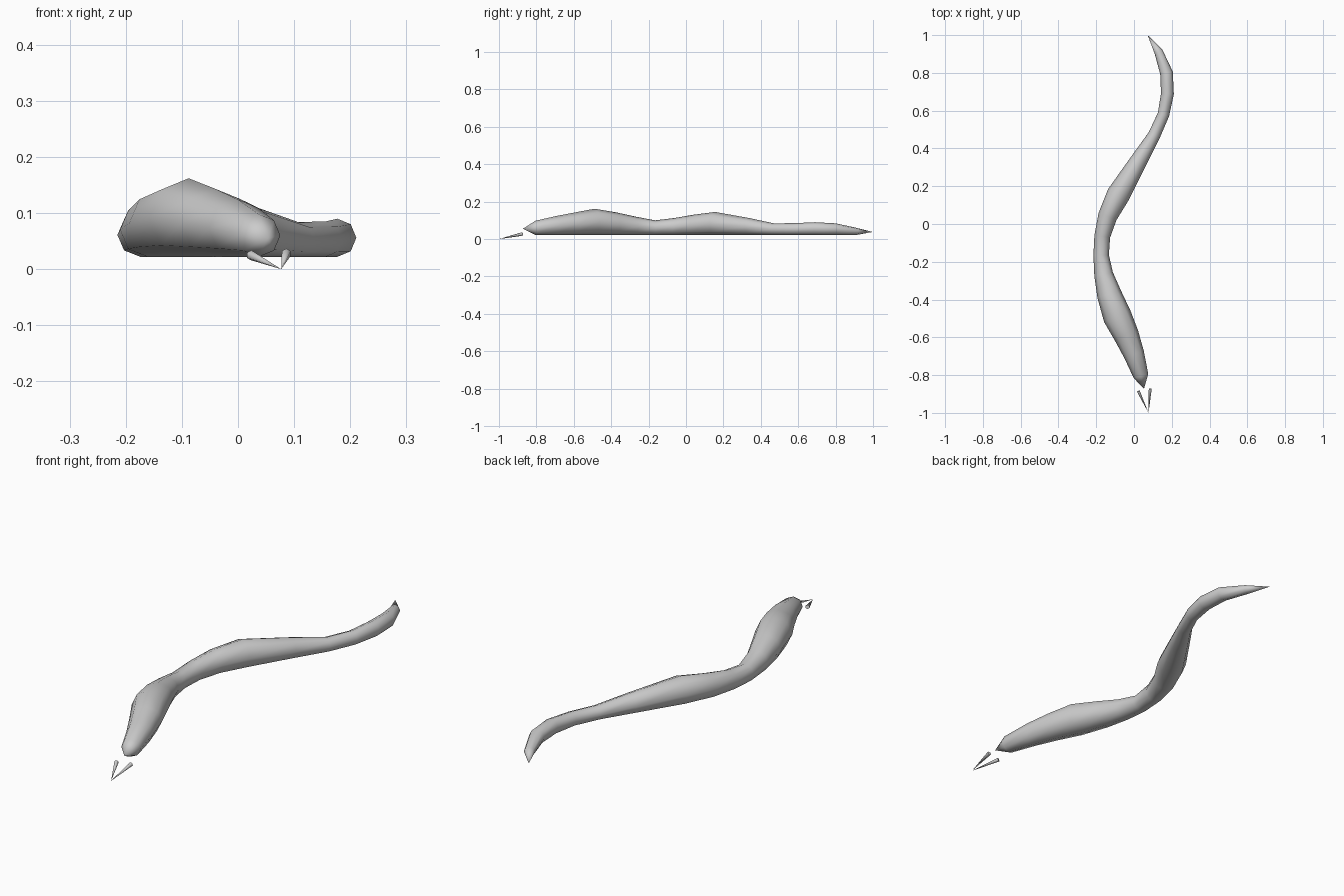
import bpy, bmesh, math
from mathutils import Vector

if "Cube" in bpy.data.objects:
    bpy.data.objects.remove(bpy.data.objects["Cube"])

FLOOR = 0.022
# body stations: centre x, centre y, half width, top height
STATIONS = [
    (0.037, -0.805, 0.040, 0.098),
    (0.000, -0.690, 0.055, 0.124),
    (-0.040, -0.590, 0.067, 0.143),
    (-0.088, -0.490, 0.076, 0.162),
    (-0.132, -0.370, 0.065, 0.142),
    (-0.161, -0.265, 0.050, 0.119),
    (-0.174, -0.165, 0.041, 0.100),
    (-0.168, -0.065, 0.042, 0.112),
    (-0.140, 0.040, 0.051, 0.130),
    (-0.083, 0.155, 0.062, 0.145),
    (0.028, 0.340, 0.045, 0.112),
    (0.107, 0.470, 0.033, 0.084),
    (0.156, 0.580, 0.031, 0.085),
    (0.177, 0.690, 0.034, 0.090),
    (0.172, 0.800, 0.034, 0.084),
    (0.130, 0.912, 0.023, 0.060),
]
NOSE, TAIL = Vector((0.053, -0.872, 0.055)), Vector((0.072, 1.0, 0.038))
SIDES = 8


def finish(bm, name, angle):
    bmesh.ops.recalc_face_normals(bm, faces=bm.faces)
    mesh = bpy.data.meshes.new(name)
    bm.to_mesh(mesh)
    bm.free()
    ob = bpy.data.objects.new(name, mesh)
    bpy.context.collection.objects.link(ob)
    bpy.ops.object.select_all(action='DESELECT')
    ob.select_set(True)
    bpy.context.view_layer.objects.active = ob
    bpy.ops.object.shade_smooth_by_angle(angle=math.radians(angle))
    return ob


def bridge(bm, a, b):
    n = len(a)
    for i in range(n):
        bm.faces.new((a[i], a[(i + 1) % n], b[(i + 1) % n], b[i]))


def cap(bm, ring, tip):
    v = bm.verts.new(tip)
    for i in range(len(ring)):
        bm.faces.new((ring[i], ring[(i + 1) % len(ring)], v))


# winding body: oval rings set across the path, pointed at both ends
bm = bmesh.new()
path = [NOSE.xy] + [Vector(s[:2]) for s in STATIONS] + [TAIL.xy]
rings = []
for k, (x, y, half, top) in enumerate(STATIONS):
    t = (path[k + 2] - path[k]).normalized()
    across = Vector((t.y, -t.x, 0))
    mid, high = (top + FLOOR) / 2, (top - FLOOR) / 2
    rings.append([bm.verts.new(Vector((x, y, mid)) + across * half * math.cos(a)
                               + Vector((0, 0, high * math.sin(a))))
                  for a in (2 * math.pi * i / SIDES for i in range(SIDES))])
for a, b in zip(rings, rings[1:]):
    bridge(bm, a, b)
cap(bm, rings[0], NOSE)
cap(bm, rings[-1], TAIL)
finish(bm, "body", 75)

# forked tongue: two slim cones meeting at one point
POINT = Vector((0.077, -1.0, 0.0))
for name, base in (("tongue_left", (0.023, -0.885, 0.025)),
                   ("tongue_right", (0.086, -0.872, 0.028))):
    base = Vector(base)
    axis = POINT - base
    bm = bmesh.new()
    bmesh.ops.create_cone(bm, cap_ends=True, segments=6, radius1=0.009, radius2=0,
                          depth=axis.length)
    ob = finish(bm, name, 70)
    ob.location = (base + POINT) / 2
    ob.rotation_euler = axis.to_track_quat('Z', 'Y').to_euler()
